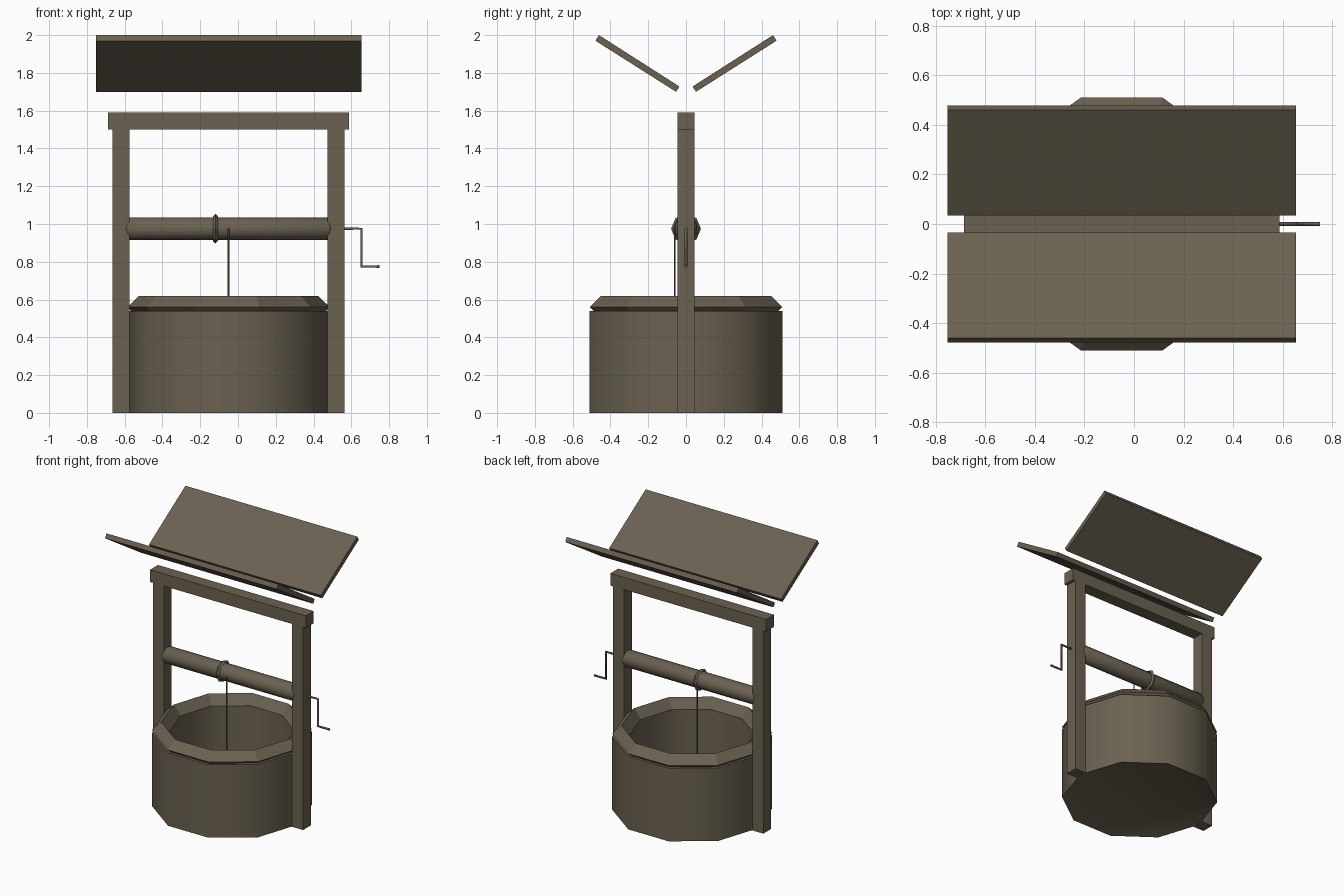
import bpy, bmesh, math
from mathutils import Vector

if "Cube" in bpy.data.objects:
    bpy.data.objects.remove(bpy.data.objects["Cube"])

CX = -0.05  # centre line of the well; the crank sticks out to +x

wood = bpy.data.materials.new("weathered_brown")
wood.diffuse_color = (0.145, 0.120, 0.082, 1)
wood.use_nodes = True
wood.node_tree.nodes["Principled BSDF"].inputs["Base Color"].default_value = wood.diffuse_color


def finish(name, bm, smooth=None):
    bmesh.ops.recalc_face_normals(bm, faces=bm.faces)
    mesh = bpy.data.meshes.new(name)
    bm.to_mesh(mesh)
    bm.free()
    mesh.materials.append(wood)
    ob = bpy.data.objects.new(name, mesh)
    bpy.context.collection.objects.link(ob)
    if smooth:
        bpy.ops.object.select_all(action='DESELECT')
        ob.select_set(True)
        bpy.context.view_layer.objects.active = ob
        bpy.ops.object.shade_smooth_by_angle(angle=math.radians(smooth))
    return ob


def box(name, lo, hi):
    bm = bmesh.new()
    bmesh.ops.create_cube(bm, size=1)
    for v in bm.verts:
        v.co = Vector([lo[i] + (v.co[i] + 0.5) * (hi[i] - lo[i]) for i in range(3)])
    return finish(name, bm)


def lathe(name, profile, n, axis='z', at=(0, 0, 0), smooth=None, closed=False):
    """Turn (radius, height) points round the z or x axis."""
    bm = bmesh.new()
    rings = []
    for r, h in profile:
        ring = []
        for k in range(n):
            a = 2 * math.pi * k / n
            c, s = r * math.cos(a), r * math.sin(a)
            p = Vector((c, s, h)) if axis == 'z' else Vector((h, c, s))
            ring.append(bm.verts.new(p + Vector(at)))
        rings.append(ring)
    pairs = list(zip(rings, rings[1:]))
    if closed:
        pairs.append((rings[-1], rings[0]))
    else:
        bm.faces.new(rings[0])
        bm.faces.new(rings[-1])
    for a, b in pairs:
        for k in range(n):
            j = (k + 1) % n
            bm.faces.new((a[k], a[j], b[j], b[k]))
    return finish(name, bm, smooth)


def rod(name, points, r, n=6):
    """Bent bar through the given points."""
    cu = bpy.data.curves.new(name, 'CURVE')
    cu.dimensions = '3D'
    cu.bevel_depth = r
    cu.bevel_resolution = 1
    cu.use_fill_caps = True
    sp = cu.splines.new('POLY')
    sp.points.add(len(points) - 1)
    for p, co in zip(sp.points, points):
        p.co = (*co, 1)
    cu.materials.append(wood)
    ob = bpy.data.objects.new(name, cu)
    bpy.context.collection.objects.link(ob)
    return ob


# Ten-sided well wall with its floor inside
lathe("well_wall", [(0.41, 0.04), (0.536, 0.0), (0.536, 0.54), (0.42, 0.54), (0.41, 0.05)],
      10, at=(CX, 0, 0), smooth=40)

# Peaked rim
lathe("well_rim", [(0.515, 0.54), (0.536, 0.56), (0.473, 0.62), (0.42, 0.55), (0.42, 0.535)],
      10, at=(CX, 0, 0), closed=True)

# Posts and crossbeam
for side, tag in ((-1, "left"), (1, "right")):
    x = CX + side * 0.57
    box(tag + "_post", (x - 0.045, -0.046, 0), (x + 0.045, 0.046, 1.5))
box("crossbeam", (CX - 0.637, -0.046, 1.5), (CX + 0.637, 0.046, 1.59))

# Two roof boards, set in a V
for side, tag in ((-1, "front"), (1, "back")):
    bm = bmesh.new()
    prof = [(0.479, 1.97), (0.461, 2.0), (0.035, 1.728), (0.053, 1.70)]
    f = bm.faces.new([bm.verts.new((CX - 0.703, side * y, z)) for y, z in prof])
    ext = bmesh.ops.extrude_face_region(bm, geom=[f], use_keep_orig=True)
    for g in ext["geom"]:
        if isinstance(g, bmesh.types.BMVert):
            g.co.x += 1.406
    finish(tag + "_roof_board", bm)

# Windlass roller with a ring of rope
lathe("roller", [(0.048, -0.54), (0.06, -0.525), (0.06, 0.525), (0.048, 0.54)],
      12, 'x', (CX, 0, 0.975), smooth=40)
lathe("rope_ring", [(0.079, 0), (0.066, 0.013), (0.053, 0), (0.066, -0.013)],
      8, 'x', (-0.12, 0, 0.975), closed=True)

# Hanging rope
lathe("hanging_rope", [(0.005, 0.25), (0.005, 0.975)], 6, at=(CX, -0.06, 0))

# Crank handle
rod("crank", [(0.5, 0, 0.975), (0.654, 0, 0.975), (0.654, 0, 0.775), (0.75, 0, 0.775)], 0.008)
